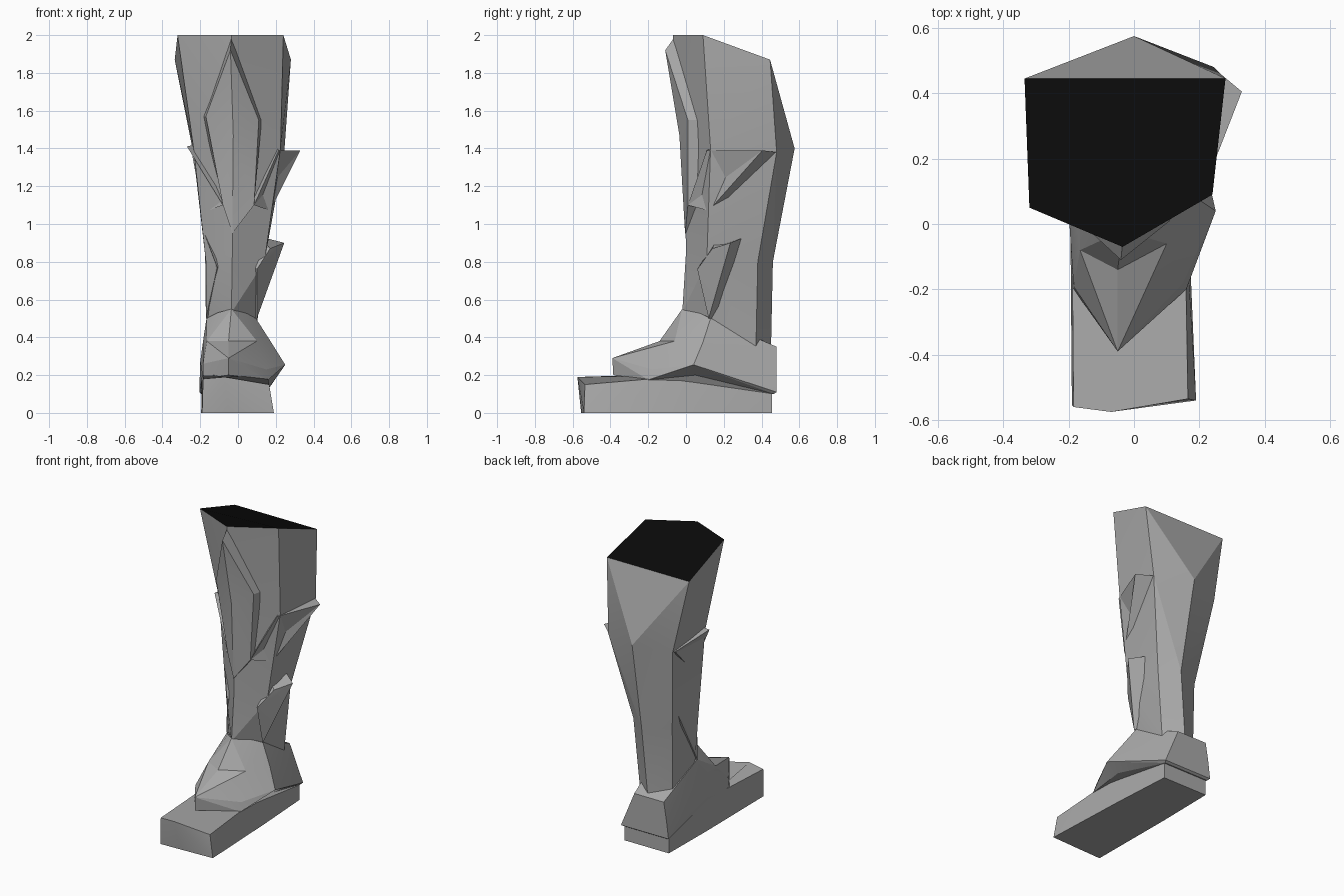
import bpy
import bmesh
import math
from mathutils import Vector

cube = bpy.data.objects.get("Cube")
if cube:
    bpy.data.objects.remove(cube, do_unlink=True)


def make_material(name, value):
    mat = bpy.data.materials.new(name)
    mat.use_nodes = True
    colour = (value, value, value, 1)
    mat.diffuse_color = colour
    mat.node_tree.nodes["Principled BSDF"].inputs["Base Color"].default_value = colour
    return mat


grey = make_material("armour grey", 0.4)
black = make_material("opening black", 0.003)


def finish(name, bm, materials, smooth_angle=14):
    bmesh.ops.recalc_face_normals(bm, faces=bm.faces)
    mesh = bpy.data.meshes.new(name)
    bm.to_mesh(mesh)
    bm.free()
    for mat in materials:
        mesh.materials.append(mat)
    obj = bpy.data.objects.new(name, mesh)
    bpy.context.collection.objects.link(obj)
    bpy.ops.object.select_all(action="DESELECT")
    obj.select_set(True)
    bpy.context.view_layer.objects.active = obj
    bpy.ops.object.shade_smooth_by_angle(angle=math.radians(smooth_angle))
    return obj


def loft(name, rings, cap_material=None):
    """Join rings from bottom to top, folding each quad outward."""
    bm = bmesh.new()
    loops = [[bm.verts.new(p) for p in ring] for ring in rings]
    count = len(loops[0])
    for low, high in zip(loops, loops[1:]):
        for i in range(count):
            j = (i + 1) % count
            a, b, c, d = low[i], low[j], high[j], high[i]
            normal = (b.co - a.co).cross(c.co - a.co)
            if normal.dot(d.co - a.co) <= 0:
                triangles = (a, b, c), (a, c, d)
            else:
                triangles = (a, b, d), (b, c, d)
            for tri in triangles:
                bm.faces.new(tri)
    bm.faces.new(loops[0][::-1])
    cap = bm.faces.new(loops[-1])
    if cap_material:
        cap.material_index = 1
    return finish(name, bm, [grey, cap_material] if cap_material else [grey])


def plate(name, outer, inner, centre=None):
    """Armour plate: a faceted outer face with a rim running into the leg."""
    bm = bmesh.new()
    front = [bm.verts.new(p) for p in outer]
    back = [bm.verts.new(p) for p in inner]
    hub = bm.verts.new(centre) if centre else None
    count = len(front)
    for i in range(count):
        j = (i + 1) % count
        bm.faces.new((front[i], front[j], back[j], back[i]))
        if hub:
            bm.faces.new((front[i], front[j], hub))
    if not hub:
        # fold from the leading corner to the swept tip
        bm.faces.new((front[0], front[1], front[2]))
        bm.faces.new((front[0], front[2], front[3]))
    bm.faces.new(back[::-1])
    return finish(name, bm, [grey])


# Leg: front ridge, left edge, left rear, rear ridge, right rear, right edge
loft("leg", [
    [(-.035, -.02, .53), (.09, .14, .48), (.085, .37, .34),
     (-.03, .45, .34), (-.16, .37, .34), (-.165, .14, .48)],
    [(-.03, 0, .85), (.14, .11, .8), (.127, .38, .8),
     (.01, .46, .8), (-.163, .38, .8), (-.17, .11, .8)],
    [(-.03, -.01, 1.4), (.225, .13, 1.4), (.245, .48, 1.38),
     (0, .575, 1.4), (-.237, .48, 1.38), (-.235, .13, 1.4)],
    [(-.035, -.07, 2), (.24, .09, 2), (.28, .445, 1.87),
     (-.03, .445, 1.87), (-.335, .445, 1.87), (-.32, .05, 2)],
], black)

# Raised knee and shin plate
plate("knee_plate",
      [(-.04, -.11, 1.92), (-.17, .01, 1.57), (-.08, .005, 1.1),
       (-.03, -.005, .95), (.085, .01, 1.1), (.11, .01, 1.55)],
      [(-.035, -.06, 1.99), (-.185, .07, 1.57), (-.08, .06, 1.1),
       (-.03, .06, .95), (.08, .06, 1.1), (.125, .07, 1.55)],
      (-.025, -.035, 1.47))

# Swept side fins: leading corner, upper corner, tip, lower corner
plate("upper_left_fin",
      [(.085, .01, 1.1), (.215, .11, 1.39), (.33, .405, 1.39), (.17, .12, 1.07)],
      [(.06, .09, 1.12), (.2, .15, 1.41), (.24, .48, 1.38), (.14, .15, 1.04)])
plate("lower_left_fin",
      [(.1, .06, .76), (.17, .14, .87), (.245, .235, .9), (.1, .12, .5)],
      [(.08, .1, .78), (.13, .16, .92), (.13, .31, .93), (.08, .16, .5)])
plate("upper_right_fin",
      [(-.08, .005, 1.1), (-.27, .135, 1.41), (-.245, .47, 1.38), (-.187, .12, 1.06)],
      [(-.06, .09, 1.12), (-.2, .16, 1.43), (-.2, .47, 1.38), (-.14, .15, 1.04)])
plate("lower_right_fin",
      [(-.11, .04, .77), (-.178, .11, .95), (-.175, .36, .93), (-.17, .12, .5)],
      [(-.09, .1, .78), (-.13, .14, .95), (-.13, .36, .93), (-.13, .16, .5)])

# Boot upper: toe, left front, left flare, heel corners, right flare, right front
loft("boot_upper", [
    [(-.05, -.385, .2), (.16, -.2, .175), (.17, .05, .2), (.14, .465, .1),
     (-.195, .465, .1), (-.19, .05, .2), (-.185, -.2, .18)],
    [(-.05, -.39, .29), (.15, -.18, .23), (.25, .04, .255), (.15, .48, .11),
     (-.205, .48, .11), (-.2, .04, .27), (-.185, -.19, .26)],
    [(-.05, -.14, .38), (.1, -.06, .38), (.175, .09, .375), (.1, .48, .23),
     (-.19, .48, .23), (-.185, .08, .38), (-.165, -.08, .38)],
    [(-.035, -.02, .55), (.04, .07, .53), (.095, .13, .5), (.05, .48, .35),
     (-.17, .48, .35), (-.167, .12, .5), (-.11, .05, .53)],
])

# Sole: toe corners and ridge, instep sides, heel corners
loft("sole", [
    [(-.19, -.555, 0), (-.05, -.55, 0), (.19, -.54, 0),
     (.165, .05, 0), (.14, .455, 0), (-.19, .455, 0), (-.195, .05, 0)],
    [(-.185, -.56, .18), (-.07, -.575, .19), (.165, -.535, .15),
     (.155, .05, .2), (.14, .455, .11), (-.19, .455, .11), (-.19, .05, .21)],
])
